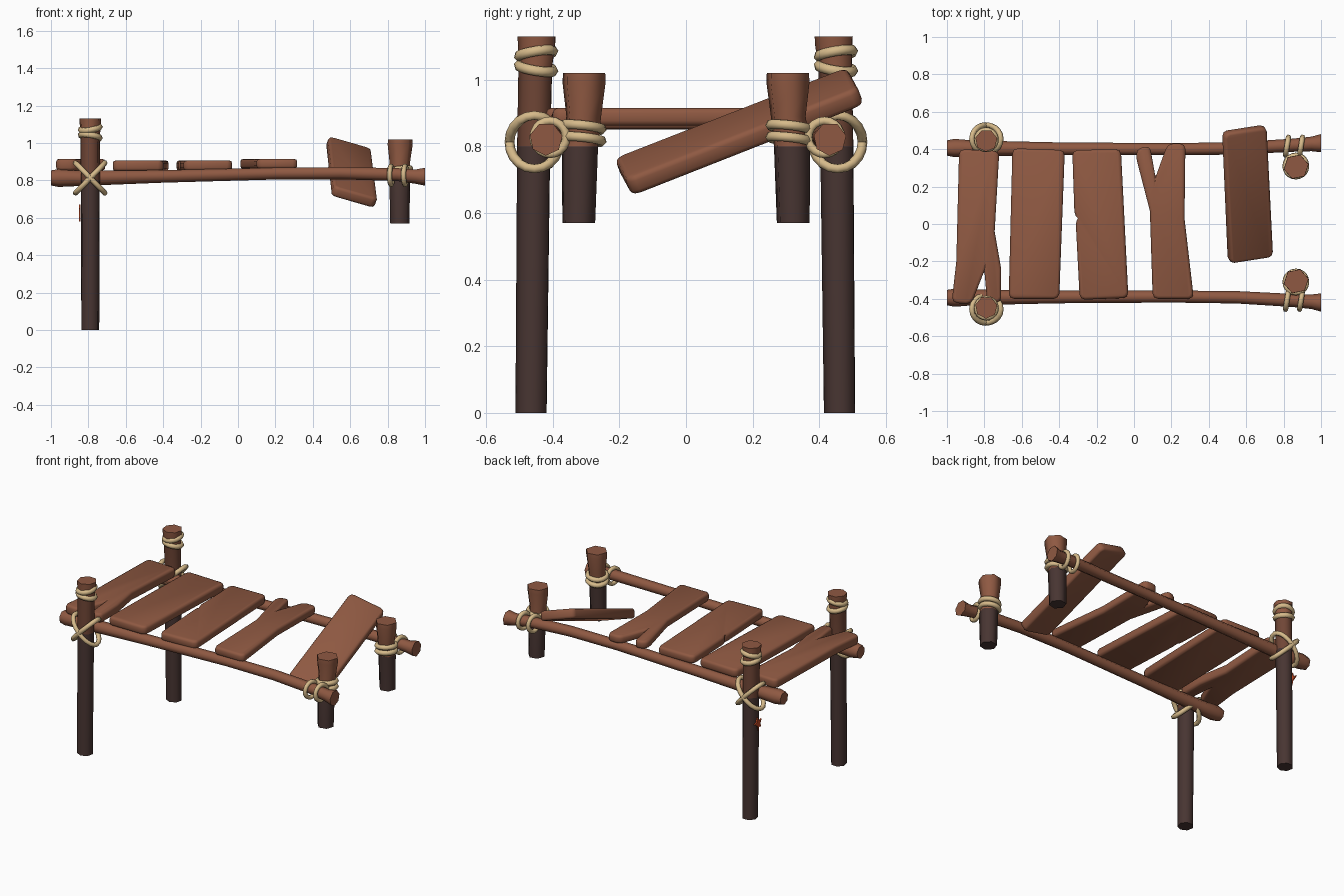
import bpy, bmesh, math
from mathutils import Vector, Matrix

if "Cube" in bpy.data.objects:
    bpy.data.objects.remove(bpy.data.objects["Cube"])


def material(name, rgb):
    m = bpy.data.materials.new(name)
    lin = [((c / 255 + 0.055) / 1.055) ** 2.4 for c in rgb]
    m.diffuse_color = (*lin, 1)
    m.use_nodes = True
    m.node_tree.nodes["Principled BSDF"].inputs["Base Color"].default_value = m.diffuse_color
    return m


WOOD = material("brown wood", (143, 89, 66))
MID = material("weathered wood", (112, 70, 54))
DARK = material("wet dark wood", (72, 53, 50))
ROPE = material("cream rope", (214, 186, 138))
LEAF = material("red leaf", (190, 72, 35))


def finish(name, bm, mats):
    bmesh.ops.recalc_face_normals(bm, faces=bm.faces)
    me = bpy.data.meshes.new(name)
    bm.to_mesh(me)
    bm.free()
    for m in mats:
        me.materials.append(m)
    ob = bpy.data.objects.new(name, me)
    bpy.context.collection.objects.link(ob)
    return ob


def log(name, rings, sides, axis, mats, rule=None, turn=0.2):
    """Skin rings (x, y, z, radius) into a capped log along x or z."""
    bm = bmesh.new()
    loops = []
    for x, y, z, r in rings:
        loop = []
        for i in range(sides):
            a = turn + math.tau * i / sides
            c, s = r * math.cos(a), r * math.sin(a)
            off = (c, s, 0) if axis == 'z' else (0, c, s)
            loop.append(bm.verts.new(Vector((x, y, z)) + Vector(off)))
        loops.append(loop)
    for a, b in zip(loops, loops[1:]):
        for i in range(sides):
            j = (i + 1) % sides
            bm.faces.new((a[i], a[j], b[j], b[i]))
    bm.faces.new(loops[0])
    bm.faces.new(loops[-1])
    if rule:
        for f in bm.faces:
            f.material_index = rule(f.calc_center_median().z)
    return finish(name, bm, mats)


def plank(name, outline, z0, z1, matrix=None):
    """Extruded outline with rounded corners and softened rims."""
    bm = bmesh.new()
    f = bm.faces.new([bm.verts.new((x, y, z0)) for x, y in outline])
    ex = bmesh.ops.extrude_face_region(bm, geom=[f])
    bmesh.ops.translate(bm, vec=(0, 0, z1 - z0),
                        verts=[v for v in ex['geom'] if isinstance(v, bmesh.types.BMVert)])
    bmesh.ops.recalc_face_normals(bm, faces=bm.faces)
    corners = [e for e in bm.edges if abs(e.verts[0].co.z - e.verts[1].co.z) > 0.01
               and e.calc_face_angle_signed() > math.radians(40)]
    bmesh.ops.bevel(bm, geom=corners, offset=0.028, segments=2, profile=0.5, affect='EDGES')
    if matrix:
        bm.transform(matrix)
    ob = finish(name, bm, [WOOD])
    mod = ob.modifiers.new("soft rim", 'BEVEL')
    mod.width, mod.segments = 0.015, 2
    mod.limit_method, mod.angle_limit = 'ANGLE', math.radians(60)
    mod.use_clamp_overlap = False
    return ob


def rope(name, center, u, v, thick):
    """Closed rope loop: ellipse spanned by half-axis vectors u and v."""
    cu = bpy.data.curves.new(name, 'CURVE')
    cu.dimensions = '3D'
    cu.bevel_depth, cu.bevel_resolution = thick, 1
    sp = cu.splines.new('POLY')
    n = 20
    sp.points.add(n - 1)
    for i, p in enumerate(sp.points):
        a = math.tau * i / n
        p.co = (*(Vector(center) + Vector(u) * math.cos(a) + Vector(v) * math.sin(a)), 1)
    sp.use_cyclic_u = True
    cu.materials.append(ROPE)
    ob = bpy.data.objects.new(name, cu)
    bpy.context.collection.objects.link(ob)


for s, side in ((-1, "front"), (1, "back")):
    # tall posts, dark at the foot and paler at the head
    log(f"{side}_tall_post",
        [(-.79, s * .463, 0, .049), (-.79, s * .455, .8, .052), (-.79, s * .45, 1.04, .053),
         (-.79, s * .446, 1.1, .058), (-.79, s * .446, 1.13, .06)], 7, 'z', [DARK, MID, WOOD],
        lambda z: 0 if z < .8 else 1 if z < 1.04 else 2)
    # short posts with flared heads
    log(f"{side}_short_post",
        [(.865, s * .322, .57, .052), (.865, s * .318, .8, .057), (.865, s * .307, .89, .055),
         (.867, s * .306, .99, .068), (.867, s * .306, 1.02, .067)], 6, 'z', [DARK, WOOD],
        lambda z: 0 if z < .8 else 1)
    # long side rails with knobbly ends
    log(f"{side}_rail",
        [(x, s * y + .006, z, r) for x, y, z, r in
         ((-1, .4, .815, .042), (-.96, .4, .815, .05), (-.85, .398, .813, .043),
          (-.4, .396, .823, .035), (.2, .394, .838, .033), (.55, .398, .84, .034),
          (.85, .415, .833, .036), (.95, .422, .822, .04), (1, .426, .822, .05))],
        7, 'x', [WOOD])
    # rope wraps on the tall post heads
    for k, z in enumerate((1.035, 1.078)):
        t = .008 if k else -.008
        rope(f"{side}_head_rope_{k + 1}", (-.79, s * .45, z), (.05, 0, t), (0, .05, t), .017)
    # crossed lashing joining tall post and rail
    for k in (-1, 1):
        rope(f"{side}_cross_rope_{(k + 3) // 2}", (-.79, s * .455, .813),
             (.078, 0, k * .08), (0, .075, 0), .015)
    # wraps on the short post and on the rail beside it
    for k in (0, 1):
        rope(f"{side}_short_post_rope_{k + 1}", (.865, s * .31, .822 + .036 * k),
             (.056, 0, .006), (0, .056, -.006), .016)
        rope(f"{side}_rail_rope_{k + 1}", (.818 + .075 * k, s * .412 + .004, .827),
             (.008, .049, 0), (0, 0, .05), .014)

# deck planks, two of them split at one end
plank("split_plank_left", [(-.935, .4), (-.72, .39), (-.745, -.04), (-.71, -.24), (-.71, -.42),
      (-.785, -.42), (-.80, -.25), (-.87, -.43), (-.975, -.42), (-.95, -.2)], .853, .915)
plank("plank_two", [(-.65, .405), (-.37, .395), (-.4, -.4), (-.67, -.4)], .85, .907)
plank("plank_three", [(-.33, .395), (-.07, .4), (-.03, -.395), (-.29, -.405), (-.312, .02),
      (-.3, .03), (-.318, .04)], .852, .907)
plank("split_plank_right", [(.1, -.4), (.32, -.4), (.27, .03), (.275, .43), (.18, .43),
      (.115, .25), (.085, .42), (.01, .4), (.015, .34), (.085, .07)], .862, .915)

# loose tilted plank
L = Vector((-.03, .69, .27)).normalized()
W = Vector((.24, .035, -.07))
W = (W - L * W.dot(L)).normalized()
N = W.cross(L)
M = Matrix((W, L, N)).transposed().to_4x4()
M.translation = (.605, .16, .845)
plank("loose_plank", [(-.12, -.375), (.125, -.375), (.12, .375), (-.12, .375)], -.03, .03, M)

# small leaf stuck to the back tall post
bm = bmesh.new()
pts = [(.43, .60), (.45, .605), (.455, .58), (.468, .615), (.502, .635), (.475, .64),
       (.465, .67), (.45, .645), (.425, .65), (.438, .625)]
f = bm.faces.new([bm.verts.new((-.842, y, z)) for y, z in pts])
ex = bmesh.ops.extrude_face_region(bm, geom=[f])
bmesh.ops.translate(bm, vec=(-.008, 0, 0),
                    verts=[v for v in ex['geom'] if isinstance(v, bmesh.types.BMVert)])
finish("leaf", bm, [LEAF])

# turn ropes into meshes and smooth everything
bpy.ops.object.select_all(action='SELECT')
bpy.context.view_layer.objects.active = bpy.data.objects["loose_plank"]
bpy.ops.object.convert(target='MESH')
bpy.ops.object.shade_smooth_by_angle(angle=math.radians(62))
